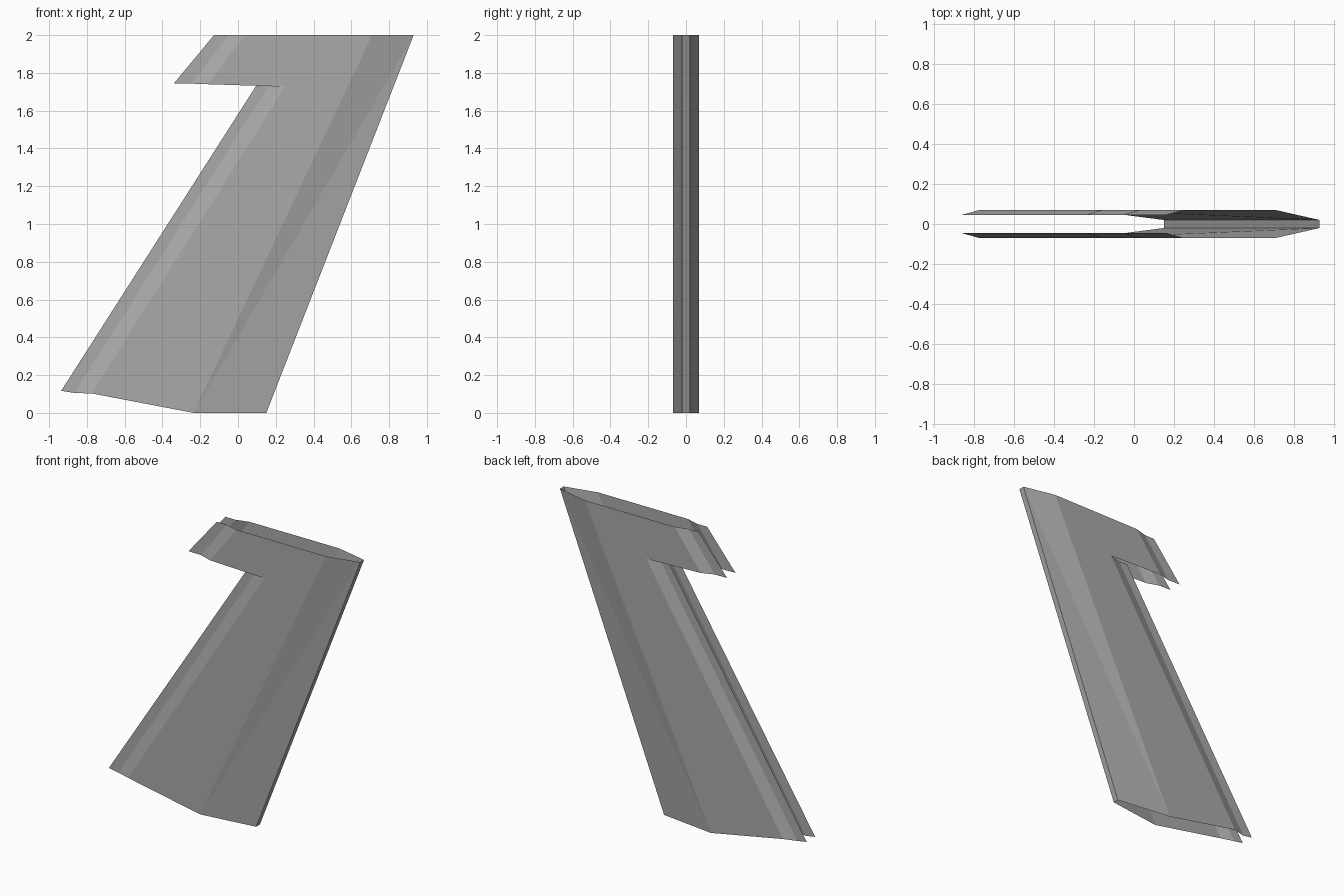
import bpy

cube = bpy.data.objects.get("Cube")
if cube:
    bpy.data.objects.remove(cube, do_unlink=True)

grey = bpy.data.materials.new("plain_grey")
grey.use_nodes = True
colour = (0.4, 0.4, 0.4, 1)
grey.diffuse_color = colour
grey.node_tree.nodes["Principled BSDF"].inputs["Base Color"].default_value = colour

NOSE, LIP, SKIN = 0.02, 0.045, 0.07   # half thicknesses of the hollow fin

# Outline points as (x, half thickness, z)
nose_low, nose_top = (0.15, NOSE, 0), (0.93, NOSE, 2)
front_low, front_top = (-0.235, SKIN, 0), (0.71, SKIN, 2)
rear_low, rear_top = (-0.775, SKIN, 0.103), (0.249, SKIN, 1.727)
bevel_low, bevel_top = (-0.865, LIP, 0.105), (0.16, LIP, 1.727)
lip_low, lip_top = (-0.936, LIP, 0.117), (0.095, LIP, 1.73)
horn_low, horn_top = (-0.16, SKIN, 1.74), (0.037, SKIN, 2)
horn_bevel_low, horn_bevel_top = (-0.245, LIP, 1.743), (-0.053, LIP, 2)
horn_lip_low, horn_lip_top = (-0.339, LIP, 1.745), (-0.127, LIP, 2)

# Panels of one side, counter-clockwise seen from outside
panels = {
    "leading_bevel": [(front_low, nose_low, nose_top), (front_low, nose_top, front_top)],
    "side_skin": [(front_low, front_top, horn_top, horn_low, rear_top, rear_low)],
    "trailing_bevel": [(bevel_low, rear_low, rear_top, bevel_top)],
    "trailing_lip": [(lip_low, bevel_low, bevel_top, lip_top)],
    "horn_bevel": [(horn_bevel_low, horn_low, horn_top, horn_bevel_top)],
    "horn_lip": [(horn_lip_low, horn_bevel_low, horn_bevel_top, horn_lip_top)],
}


def add_sheet(name, polygons):
    points = list(dict.fromkeys(p for poly in polygons for p in poly))
    mesh = bpy.data.meshes.new(name)
    mesh.from_pydata(points, [], [[points.index(p) for p in poly] for poly in polygons])
    mesh.materials.append(grey)
    mesh.update()
    bpy.context.collection.objects.link(bpy.data.objects.new(name, mesh))


# Both sides of the fin, open at the top, bottom and rear
for side, sign in (("front", -1), ("back", 1)):
    for name, polygons in panels.items():
        placed = [[(x, sign * y, z) for x, y, z in poly][::-sign] for poly in polygons]
        add_sheet(f"{side}_{name}", placed)

# Narrow flat strip joining the sides along the leading edge
strip = [(x, s * y, z) for s, ends in ((-1, (nose_top, nose_low)), (1, (nose_low, nose_top)))
         for x, y, z in ends]
add_sheet("leading_edge", [strip[1:] + strip[:1]])
